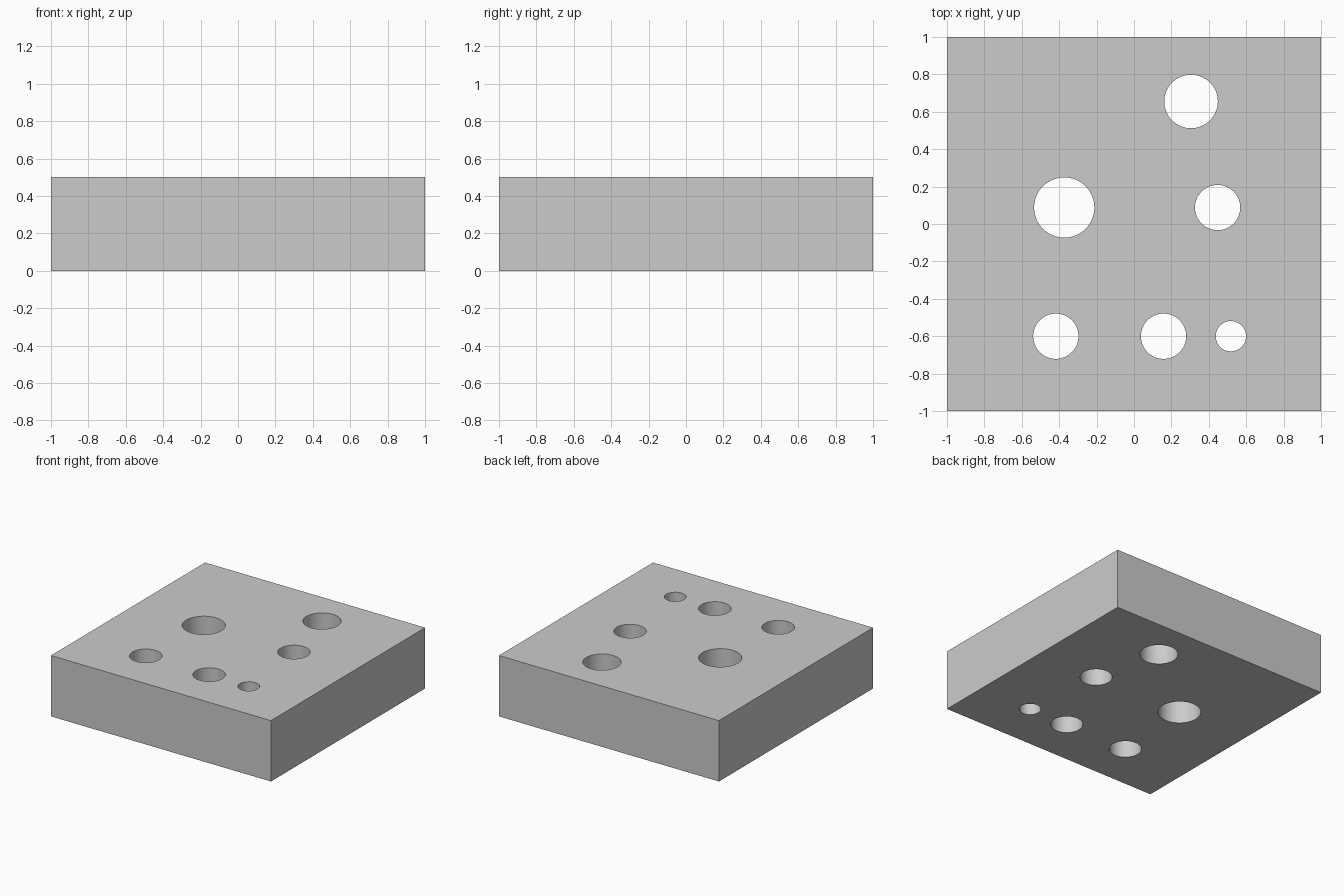
import bpy, math

if "Cube" in bpy.data.objects:
    bpy.data.objects.remove(bpy.data.objects["Cube"])

HEIGHT = 0.5
# Through holes: x, y, radius
HOLES = [
    (0.305, 0.655, 0.143),
    (-0.373, 0.088, 0.161),
    (0.447, 0.088, 0.121),
    (-0.418, -0.60, 0.121),
    (0.158, -0.60, 0.121),
    (0.518, -0.60, 0.081),
]

# Square block
bpy.ops.mesh.primitive_cube_add(size=1, location=(0, 0, HEIGHT / 2))
block = bpy.context.object
block.name = "drilled_block"
block.scale = (2, 2, HEIGHT)
bpy.ops.object.transform_apply(location=True, rotation=False, scale=True)


def drill(x, y, radius):
    """Cut a round vertical hole right through the block."""
    bpy.ops.mesh.primitive_cylinder_add(
        vertices=64, radius=radius, depth=HEIGHT * 2, location=(x, y, HEIGHT / 2))
    cutter = bpy.context.object
    cutter.name = "hole_cutter"
    cutter.hide_render = True
    bpy.context.view_layer.objects.active = block
    cut = block.modifiers.new("hole", 'BOOLEAN')
    cut.operation = 'DIFFERENCE'
    cut.solver = 'EXACT'
    cut.object = cutter
    bpy.ops.object.modifier_apply(modifier=cut.name)
    bpy.data.objects.remove(cutter)


for hole in HOLES:
    drill(*hole)

# Smooth hole walls, sharp block edges
bpy.ops.object.select_all(action='DESELECT')
block.select_set(True)
bpy.context.view_layer.objects.active = block
bpy.ops.object.shade_smooth_by_angle(angle=math.radians(30))
